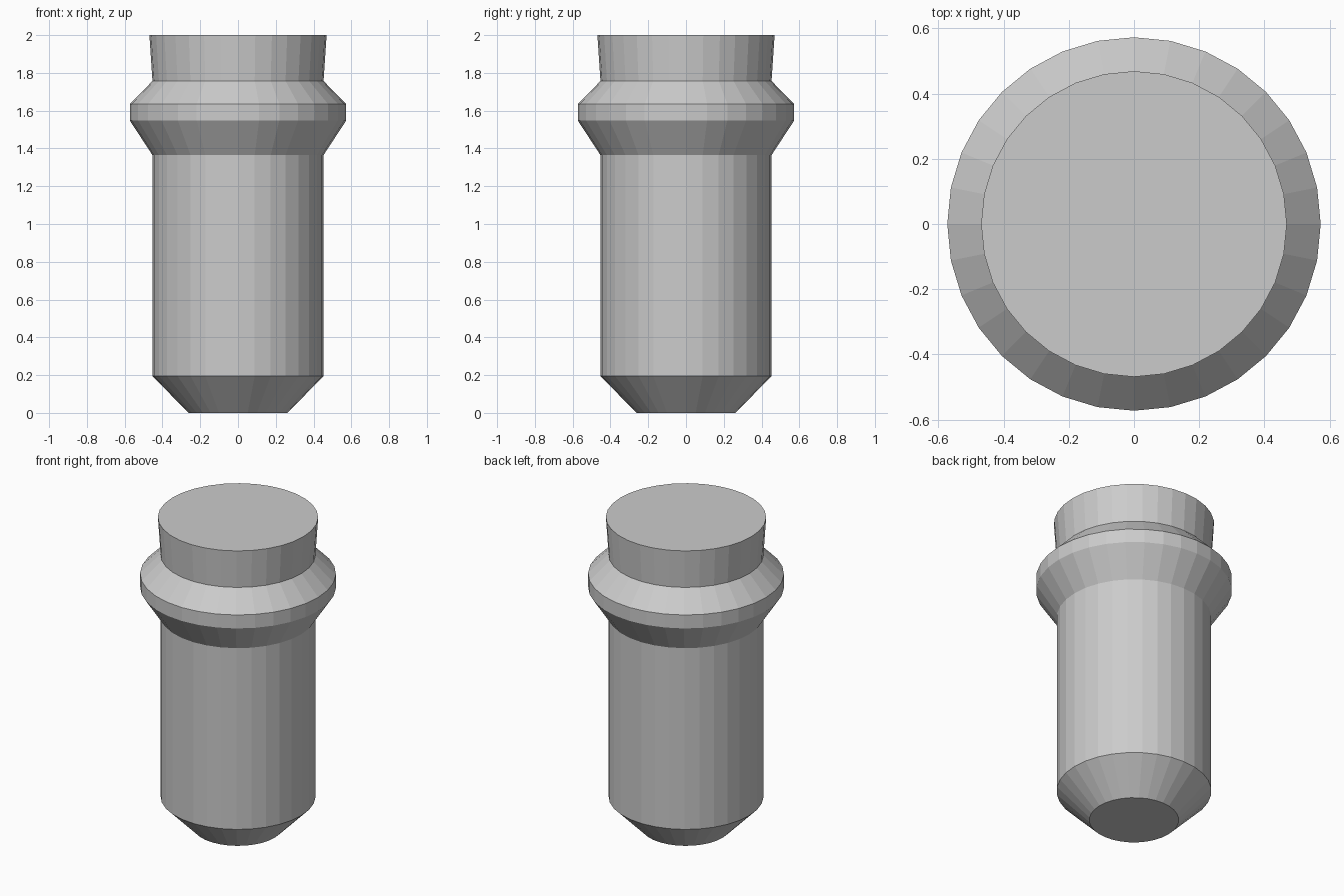
import bpy, bmesh, math

if "Cube" in bpy.data.objects:
    bpy.data.objects.remove(bpy.data.objects["Cube"])

SIDES = 32

# Profile from bottom to top: (radius, height)
profile = [
    (0.262, 0.0),    # flat tip
    (0.453, 0.195),  # end of the chamfer
    (0.453, 1.365),  # top of the shaft
    (0.573, 1.548),  # collar
    (0.573, 1.635),
    (0.453, 1.757),  # neck
    (0.469, 2.0),    # flared head
]

bm = bmesh.new()
rings = []
for r, z in profile:
    rings.append([bm.verts.new((r * math.cos(2 * math.pi * i / SIDES),
                                r * math.sin(2 * math.pi * i / SIDES), z))
                  for i in range(SIDES)])

# Flat side faces between neighbouring rings
for low, high in zip(rings, rings[1:]):
    for i in range(SIDES):
        j = (i + 1) % SIDES
        bm.faces.new((low[i], low[j], high[j], high[i]))

# End caps
bm.faces.new(rings[0][::-1])
bm.faces.new(rings[-1])

mesh = bpy.data.meshes.new("collared_pin")
bm.to_mesh(mesh)
bm.free()
pin = bpy.data.objects.new("collared_pin", mesh)
bpy.context.collection.objects.link(pin)
